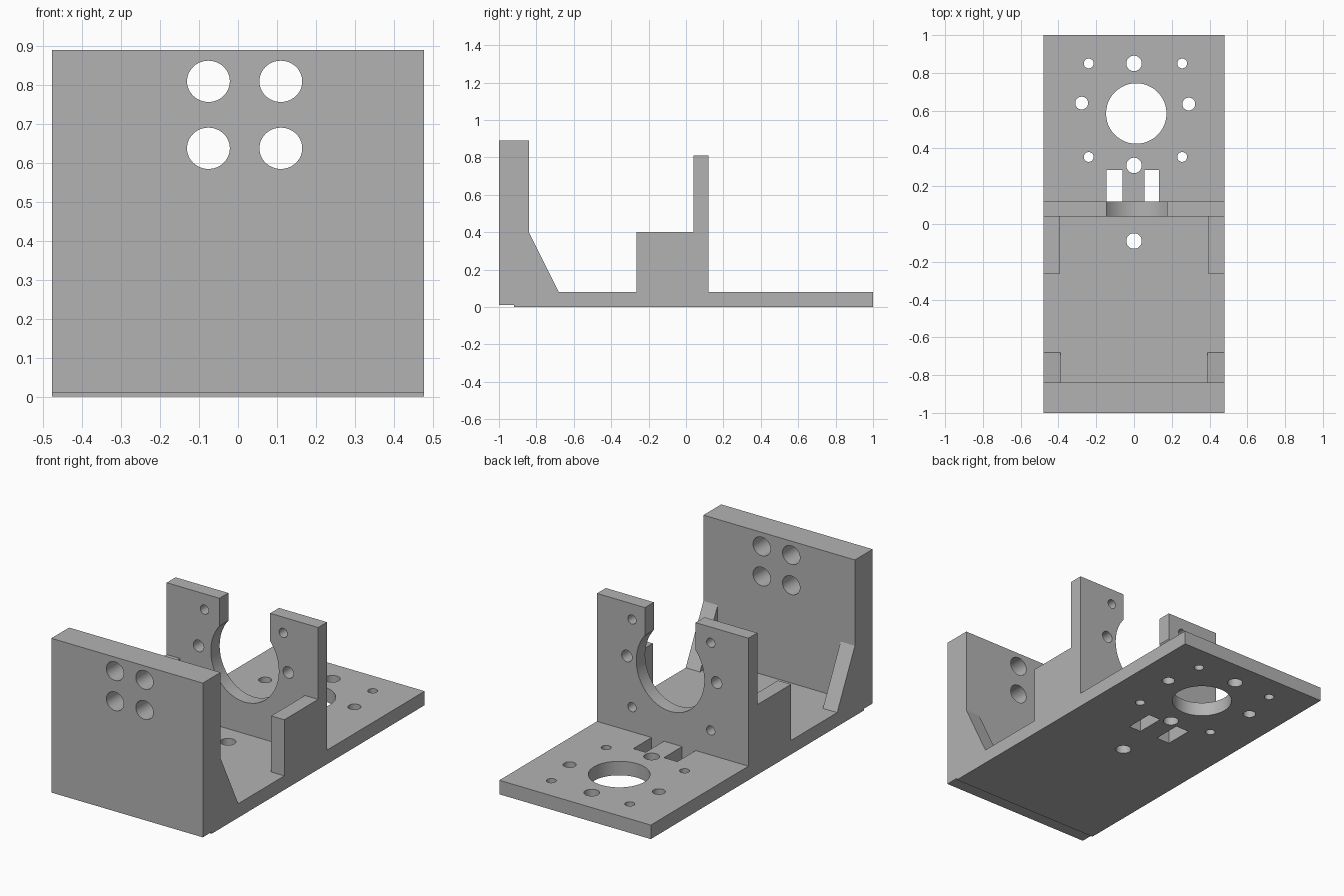
import bpy, bmesh, math
from mathutils import Matrix, Vector

if "Cube" in bpy.data.objects:
    bpy.data.objects.remove(bpy.data.objects["Cube"], do_unlink=True)

grey = bpy.data.materials.new("plain grey")
grey.use_nodes = True
colour = (0.45, 0.45, 0.45, 1)
grey.diffuse_color = colour
grey.node_tree.nodes["Principled BSDF"].inputs["Base Color"].default_value = colour

HALF = 0.478   # half the bracket width
FLOOR = 0.08   # top of the base plate


def make_object(name, bm):
    bmesh.ops.recalc_face_normals(bm, faces=bm.faces)
    mesh = bpy.data.meshes.new(name)
    bm.to_mesh(mesh)
    bm.free()
    mesh.materials.append(grey)
    obj = bpy.data.objects.new(name, mesh)
    bpy.context.collection.objects.link(obj)
    return obj


def extrude_profile(name, points, x0, x1):
    """Extrude a (y, z) side profile across x."""
    bm = bmesh.new()
    face = bm.faces.new([bm.verts.new((x0, y, z)) for y, z in points])
    result = bmesh.ops.extrude_face_region(bm, geom=[face])
    verts = [g for g in result["geom"] if isinstance(g, bmesh.types.BMVert)]
    bmesh.ops.translate(bm, verts=verts, vec=(x1 - x0, 0, 0))
    return make_object(name, bm)


def block(name, x0, x1, y0, y1, z0, z1):
    return extrude_profile(name, [(y0, z0), (y1, z0), (y1, z1), (y0, z1)], x0, x1)


def cylinder(name, centre, rx, ry, depth, along_y=False):
    bm = bmesh.new()
    bmesh.ops.create_cone(bm, cap_ends=True, segments=48, radius1=1, radius2=1, depth=depth)
    turn = Matrix.Rotation(math.pi / 2, 4, "X") if along_y else Matrix()
    size = Matrix.Diagonal((rx, ry, 1, 1))
    bm.transform(Matrix.Translation(Vector(centre)) @ turn @ size)
    return make_object(name, bm)


def cut(obj, cutters):
    """Subtract every cutter, bake the result and drop the cutters."""
    for cutter in cutters:
        cutter.hide_render = True
        mod = obj.modifiers.new("cut", "BOOLEAN")
        mod.operation = "DIFFERENCE"
        mod.solver = "EXACT"
        mod.object = cutter
    bpy.context.view_layer.update()
    graph = bpy.context.evaluated_depsgraph_get()
    mesh = bpy.data.meshes.new_from_object(obj.evaluated_get(graph))
    obj.modifiers.clear()
    obj.data = mesh
    for cutter in cutters:
        bpy.data.objects.remove(cutter, do_unlink=True)
    bpy.ops.object.select_all(action="DESELECT")
    obj.select_set(True)
    bpy.context.view_layer.objects.active = obj
    bpy.ops.object.shade_smooth_by_angle(angle=math.radians(30))


# Base plate and front wall as one L-shaped body
body = extrude_profile("base_and_front_wall", [
    (-1, 0.01), (-0.92, 0.01), (-0.92, 0), (1, 0), (1, FLOOR),
    (-0.84, FLOOR), (-0.84, 0.89), (-1, 0.89)], -HALF, HALF)

# Base holes: corner screws, side screws, end holes and the large bore
base_holes = [(x, y, 0.026) for x in (-0.24, 0.255) for y in (0.355, 0.85)]
base_holes += [(-0.277, 0.64, 0.034), (0.29, 0.635, 0.034)]
base_holes += [(0, y, 0.041) for y in (-0.09, 0.31, 0.85)]
base_holes += [(0.012, 0.585, 0.16)]
cutters = [cylinder("hole_cutter", (x, y, 0.04), r, r, 0.3) for x, y, r in base_holes]

# Two rectangular slots behind the motor plate
for x0, x1 in ((-0.145, -0.06), (0.055, 0.133)):
    cutters.append(block("slot_cutter", x0, x1, 0.12, 0.285, -0.1, 0.2))

# Four holes in the front wall
for x in (-0.076, 0.11):
    for z in (0.638, 0.81):
        cutters.append(cylinder("wall_cutter", (x, -0.92, z), 0.055, 0.053, 0.4, True))
cut(body, cutters)

# Upright plate with a keyhole opening and six screw holes
plate = block("upright_plate", -HALF, HALF, 0.04, 0.12, FLOOR, 0.81)
cutters = [cylinder("bore_cutter", (0.015, 0.08, 0.495), 0.215, 0.235, 0.3, True),
           block("notch_cutter", -0.145, 0.175, -0.1, 0.25, 0.5, 1)]
for x, z, r in [(-0.24, 0.72, 0.026), (0.257, 0.72, 0.026), (-0.24, 0.22, 0.026),
                (0.257, 0.22, 0.026), (-0.277, 0.503, 0.033), (0.289, 0.503, 0.033)]:
    cutters.append(cylinder("screw_cutter", (x, 0.08, z), r, r, 0.3, True))
cut(plate, cutters)

# Side blocks and sloping wall gussets on both sides
for side, sign in (("left", 1), ("right", -1)):
    inner, outer = sorted((sign * 0.395, sign * HALF))
    block(side + "_side_block", inner, outer, -0.265, 0.04, FLOOR, 0.4)
    inner, outer = sorted((sign * 0.388, sign * HALF))
    extrude_profile(side + "_gusset", [(-0.84, FLOOR), (-0.68, FLOOR), (-0.84, 0.4)],
                    inner, outer)
